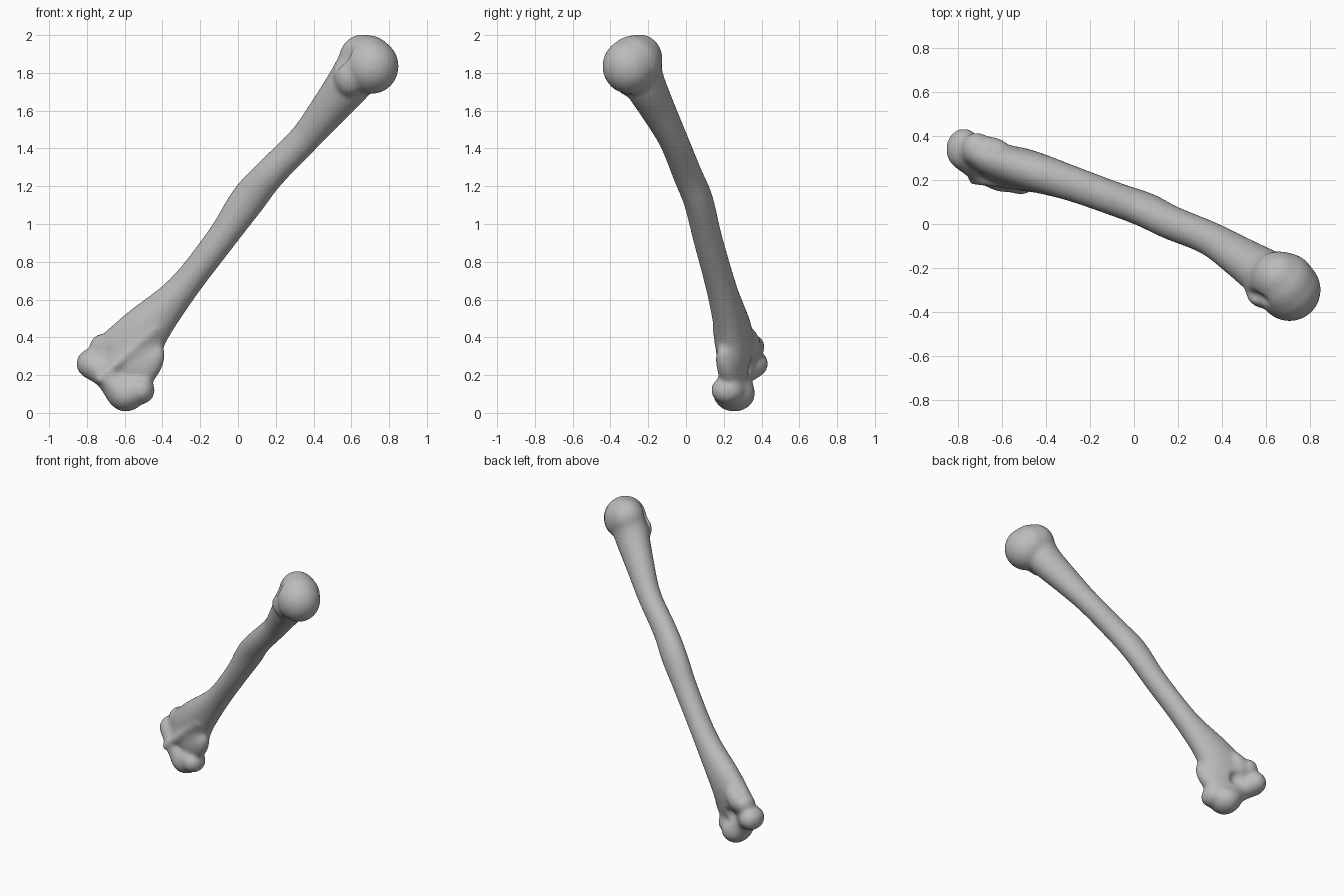
import bpy, bmesh, math
from mathutils import Matrix, Vector

cube = bpy.data.objects.get("Cube")
if cube:
    bpy.data.objects.remove(cube, do_unlink=True)

# One flat bone colour
grey = bpy.data.materials.new("bone grey")
grey.use_nodes = True
COLOUR = (0.5, 0.5, 0.5, 1)
grey.diffuse_color = COLOUR
grey.node_tree.nodes["Principled BSDF"].inputs["Base Color"].default_value = COLOUR

AXIS = Vector((0.6, -0.25, 0.76)).normalized()


def blob(bm, centre, radii, along_shaft=False):
    """Add an ellipsoid, with its z axis upright or along the shaft."""
    turn = AXIS.to_track_quat('Z', 'Y').to_matrix().to_4x4() if along_shaft else Matrix()
    place = Matrix.Translation(centre) @ turn @ Matrix.Diagonal((*radii, 1))
    bmesh.ops.create_icosphere(bm, subdivisions=4, radius=1, matrix=place)


def spline(points, steps):
    """Catmull-Rom interpolation of tuples of numbers."""
    pts = [Vector(p) for p in points]
    pts = [pts[0] * 2 - pts[1]] + pts + [pts[-1] * 2 - pts[-2]]
    out = []
    for a, b, c, d in zip(pts, pts[1:], pts[2:], pts[3:]):
        for i in range(steps):
            t = i / steps
            out.append(b + (c - a) * t / 2 + (a * 2 - b * 5 + c * 4 - d) * t * t / 2
                       + (b * 3 - a - c * 3 + d) * t ** 3 / 2)
    return out + [pts[-2]]


def loft(bm, stations, sides=32):
    """Skin elliptical rings: x, y, z, wide radius, thin radius, twist."""
    rows = spline(stations, 5)
    centres = [Vector(r[:3]) for r in rows]
    rings = []
    for i, row in enumerate(rows):
        t = (centres[min(i + 1, len(rows) - 1)] - centres[max(i - 1, 0)]).normalized()
        u = Vector((0, 1, 0)).cross(t).normalized()
        u.rotate(Matrix.Rotation(math.radians(row[5]), 3, t))
        v = t.cross(u)
        ring = []
        for k in range(sides):
            a = math.tau * k / sides
            ring.append(bm.verts.new(centres[i] + u * math.cos(a) * row[3]
                                     + v * math.sin(a) * row[4]))
        rings.append(ring)
    for r0, r1 in zip(rings, rings[1:]):
        for k in range(sides):
            n = (k + 1) % sides
            bm.faces.new((r0[k], r0[n], r1[n], r1[k]))
    bm.faces.new(rings[0][::-1])
    bm.faces.new(rings[-1])


def finish(bm, name):
    bmesh.ops.recalc_face_normals(bm, faces=bm.faces)
    mesh = bpy.data.meshes.new(name)
    bm.to_mesh(mesh)
    bm.free()
    mesh.materials.append(grey)
    obj = bpy.data.objects.new(name, mesh)
    bpy.context.collection.objects.link(obj)
    return obj


bone = bmesh.new()

# Shaft, flaring into a flat blade at the lower end
loft(bone, [
    (-0.63, 0.27, 0.21, 0.15, 0.07, -18),
    (-0.60, 0.268, 0.275, 0.192, 0.083, -18),
    (-0.50, 0.25, 0.43, 0.138, 0.094, -14),
    (-0.30, 0.19, 0.652, 0.084, 0.082, -5),
    (-0.09, 0.115, 0.923, 0.08, 0.078, 0),
    (0.05, 0.065, 1.125, 0.094, 0.079, 0),
    (0.165, 0.008, 1.262, 0.085, 0.078, 0),
    (0.343, -0.065, 1.442, 0.082, 0.078, 0),
    (0.474, -0.145, 1.60, 0.099, 0.092, 0),
    (0.59, -0.22, 1.745, 0.12, 0.11, 0),
    (0.64, -0.245, 1.83, 0.122, 0.115, 0),
])

# Upper end: ball head, large tubercle, the neck joining them, small tubercle
blob(bone, (0.708, -0.30, 1.835), (0.143, 0.143, 0.147))
blob(bone, (0.66, -0.245, 1.87), (0.127, 0.122, 0.135))
blob(bone, (0.69, -0.275, 1.853), (0.14, 0.145, 0.147))
blob(bone, (0.595, -0.30, 1.785), (0.088, 0.085, 0.11))

# Lower end: one rolling joint surface from inner condyle to outer knob
for x, y, z, r in spline([
    (-0.515, 0.22, 0.12, 0.075),
    (-0.56, 0.24, 0.125, 0.08),
    (-0.595, 0.255, 0.10, 0.094),
    (-0.65, 0.26, 0.155, 0.08),
    (-0.70, 0.275, 0.205, 0.073),
    (-0.775, 0.34, 0.26, 0.081),
], 4):
    blob(bone, (x, y, z), (r, r * 1.18, r))

# Inner column and outer epicondyle
blob(bone, (-0.505, 0.235, 0.24), (0.065, 0.092, 0.16), True)
blob(bone, (-0.715, 0.34, 0.35), (0.07, 0.078, 0.07))
blob(bone, (-0.64, 0.325, 0.37), (0.07, 0.065, 0.11), True)

# Raised crest running down the front of the blade
crest_top = Vector((-0.44, 0.165, 0.44))
crest_foot = Vector((-0.73, 0.205, 0.18))
for i in range(17):
    blob(bone, crest_top.lerp(crest_foot, i / 16), (0.028, 0.028, 0.028))
arm_bone = finish(bone, "arm_bone")

# Hollows: rear socket, front dimples, tendon groove
cut = bmesh.new()
blob(cut, (-0.605, 0.39, 0.235), (0.062, 0.075, 0.065))
blob(cut, (-0.72, 0.20, 0.33), (0.045, 0.045, 0.07), True)
blob(cut, (-0.575, 0.125, 0.22), (0.04, 0.05, 0.06), True)
blob(cut, (0.55, -0.335, 1.88), (0.03, 0.035, 0.10), True)
hollows = finish(cut, "hollow_cutter")
hollows.hide_render = True
hollows.hide_set(True)


def remesh(name):
    mod = arm_bone.modifiers.new(name, 'REMESH')
    mod.mode = 'VOXEL'
    mod.voxel_size = 0.01
    mod.use_smooth_shade = True


# Fuse the parts, carve the hollows and soften the joins
remesh("fuse")
carve = arm_bone.modifiers.new("carve", 'BOOLEAN')
carve.operation = 'DIFFERENCE'
carve.object = hollows
remesh("even_out")
soften = arm_bone.modifiers.new("soften", 'SMOOTH')
soften.factor = 0.5
soften.iterations = 22
